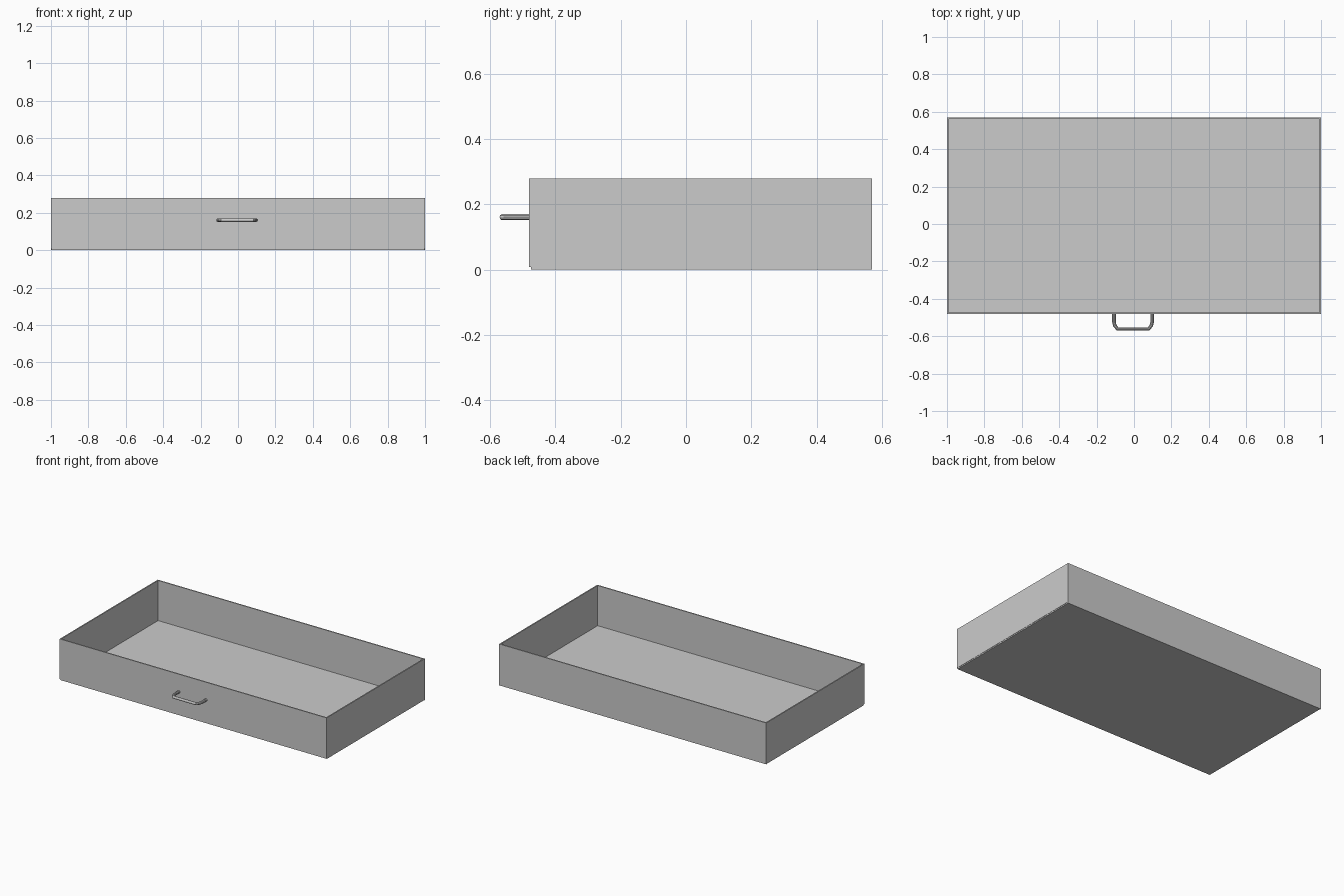
import bpy, bmesh
from mathutils import Vector

if "Cube" in bpy.data.objects:
    bpy.data.objects.remove(bpy.data.objects["Cube"])


def panel(name, lo, hi):
    """Box panel spanning two opposite corners."""
    lo, hi = Vector(lo), Vector(hi)
    bm = bmesh.new()
    bmesh.ops.create_cube(bm, size=1)
    bmesh.ops.scale(bm, vec=hi - lo, verts=bm.verts)
    bmesh.ops.translate(bm, vec=(lo + hi) / 2, verts=bm.verts)
    mesh = bpy.data.meshes.new(name)
    bm.to_mesh(mesh)
    bm.free()
    obj = bpy.data.objects.new(name, mesh)
    bpy.context.collection.objects.link(obj)
    return obj


T = 0.008                      # board thickness
Y0, Y1, H = -0.48, 0.57, 0.28  # front, back, height

# Drawer boards
panel("bottom_board", (-0.998, Y0 + 0.005, 0), (0.998, Y1 - T, T))
panel("front_board", (-1 + T, Y0, T), (1 - T, Y0 + T, H))
panel("back_board", (-1, Y1 - T, 0), (1, Y1, H))
for name, s in (("left_board", -1), ("right_board", 1)):
    xs = sorted((s, s * (1 - T)))
    panel(name, (xs[0], Y0, T), (xs[1], Y1 - T, H))

# Bent tube handle
half = [(0.102, -0.474), (0.102, -0.525), (0.098, -0.542), (0.083, -0.562)]
path = [(-x, y) for x, y in half] + half[::-1]
curve = bpy.data.curves.new("handle", 'CURVE')
curve.dimensions = '3D'
curve.bevel_depth = 0.0095
curve.bevel_resolution = 3
curve.use_fill_caps = True
spline = curve.splines.new('POLY')
spline.points.add(len(path) - 1)
for point, (x, y) in zip(spline.points, path):
    point.co = (x - 0.005, y, 0.161, 1)
handle = bpy.data.objects.new("handle", curve)
bpy.context.collection.objects.link(handle)
bpy.context.view_layer.objects.active = handle
handle.select_set(True)
bpy.ops.object.convert(target='MESH')
bpy.ops.object.shade_smooth_by_angle()
